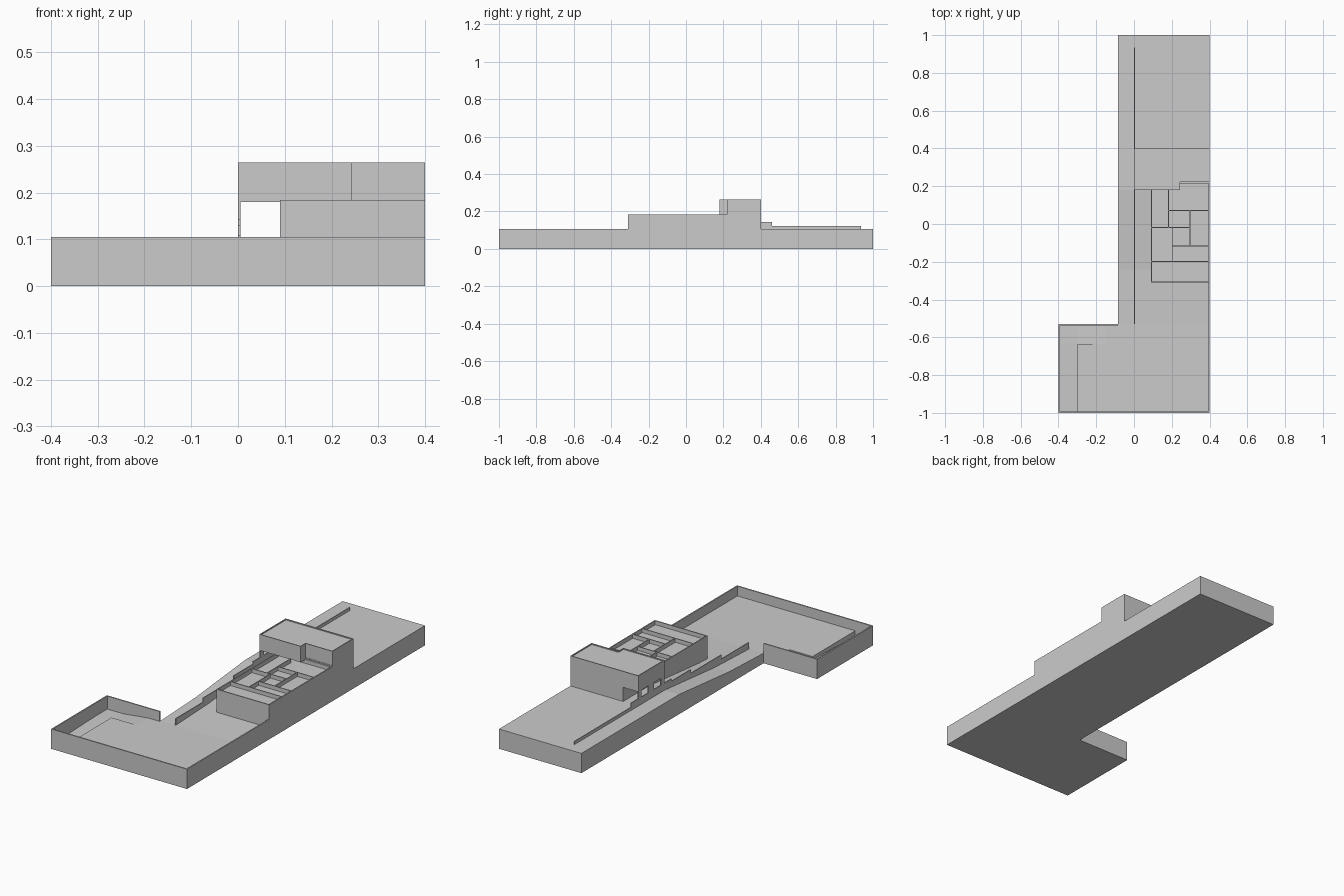
import bpy, bmesh
from mathutils import Vector

if "Cube" in bpy.data.objects:
    bpy.data.objects.remove(bpy.data.objects["Cube"])


def mesh_object(name, bm):
    bmesh.ops.recalc_face_normals(bm, faces=bm.faces)
    me = bpy.data.meshes.new(name)
    bm.to_mesh(me)
    bm.free()
    ob = bpy.data.objects.new(name, me)
    bpy.context.collection.objects.link(ob)
    return ob


def extrude(name, points, axis, lo, hi):
    """Extrude a closed 2D profile along an axis (0=x, 1=y, 2=z)."""
    bm = bmesh.new()
    verts = []
    for p in points:
        co = list(p)
        co.insert(axis, lo)
        verts.append(bm.verts.new(co))
    face = bm.faces.new(verts)
    new = bmesh.ops.extrude_face_region(bm, geom=[face])["geom"]
    move = Vector([hi - lo if i == axis else 0 for i in range(3)])
    bmesh.ops.translate(bm, vec=move, verts=[v for v in new if isinstance(v, bmesh.types.BMVert)])
    return mesh_object(name, bm)


def box(name, x0, x1, y0, y1, z0, z1):
    return extrude(name, [(x0, y0), (x1, y0), (x1, y1), (x0, y1)], 2, z0, z1)


def rim(name, outline, z0, z1, t):
    """Thin parapet walls inside an axis-aligned counter-clockwise outline."""
    for i, (a, b) in enumerate(zip(outline, outline[1:] + outline[:1])):
        a, b = Vector(a), Vector(b)
        d = (b - a).normalized()
        n = Vector((-d.y, d.x)) * t
        extrude(f"{name}_{i + 1}", [a, b, b + n, a + n], 2, z0, z1)


H = 0.105      # site edge height
FLOOR = 0.053  # lower yard level
T = 0.007      # wall thickness
W = -0.085     # west edge of the long strip

# Ground: low yard, gentle rise, slope, high yard
extrude("ground", [(-1, 0), (1, 0), (1, H), (0.18, H), (-0.24, 0.065),
                   (-0.53, FLOOR), (-1, FLOOR)], 0, W, 0.4)

# Side wing with a sunken ramp wrapping its corner
box("wing_floor", -0.3, W, -1, -0.635, 0, FLOOR)
extrude("ramp_upper", [(-0.4, 0), (W, 0), (W, FLOOR), (-0.15, FLOOR),
                       (-0.3, 0.036), (-0.4, 0.036)], 1, -0.635, -0.53)
extrude("ramp_lower", [(-1, 0), (-0.635, 0), (-0.635, 0.036), (-1, 0.025)], 0, -0.4, -0.3)

# Perimeter walls around the low yard
box("front_wall", -0.4, 0.4, -1, -1 + T, 0, H)
box("west_wall", -0.4, -0.4 + T, -1, -0.53, 0, H)
box("wing_back_wall", -0.4, W, -0.53 - T, -0.53, 0, H)
box("east_wall", 0.4 - T, 0.4, -1, 0.2, 0, H)

# Stepped retaining wall
steps = [(-0.53, 0.04), (-0.53, 0.088), (-0.3, 0.088), (-0.3, 0.11), (-0.04, 0.11),
         (-0.04, 0.13), (0.12, 0.13), (0.12, 0.143), (0.46, 0.143), (0.46, 0.121),
         (0.935, 0.121), (0.935, 0.09), (0.18, 0.09), (-0.24, 0.04)]
extrude("retaining_wall", steps, 0, 0, 0.005)

# Posts carrying the overhang
for i, (y0, y1) in enumerate([(0.18, 0.21), (0.27, 0.315), (0.375, 0.4)]):
    box(f"overhang_post_{i + 1}", 0, 0.005, y0, y1, 0.13, 0.182)

# Lower storey, open-topped with room walls
TOP, ROOM = 0.184, 0.163
box("lower_storey", 0.09, 0.4, -0.31, 0.22, 0.04, ROOM)
box("lower_storey_back", 0.09, 0.4, 0.22, 0.4, 0.04, 0.19)
rim("lower_outer_wall", [(0.09, -0.31), (0.4, -0.31), (0.4, 0.22), (0.09, 0.22)], 0.15, TOP, 0.006)
rooms = [(0.09, 0.4, -0.20, -0.195), (0.20, 0.205, -0.20, -0.02),
         (0.09, 0.30, -0.02, -0.015), (0.295, 0.30, -0.12, 0.07),
         (0.20, 0.4, -0.12, -0.115), (0.18, 0.4, 0.07, 0.075),
         (0.18, 0.185, -0.02, 0.18)]
for i, (x0, x1, y0, y1) in enumerate(rooms):
    box(f"room_wall_{i + 1}", x0, x1, y0, y1, 0.15, TOP)

# Upper storey with a notched front corner and roof parapet
plan = [(0, 0.18), (0.243, 0.18), (0.243, 0.222), (0.4, 0.222), (0.4, 0.4), (0, 0.4)]
extrude("upper_storey", plan, 2, 0.18, 0.26)
rim("roof_parapet", plan, 0.25, 0.265, 0.005)
